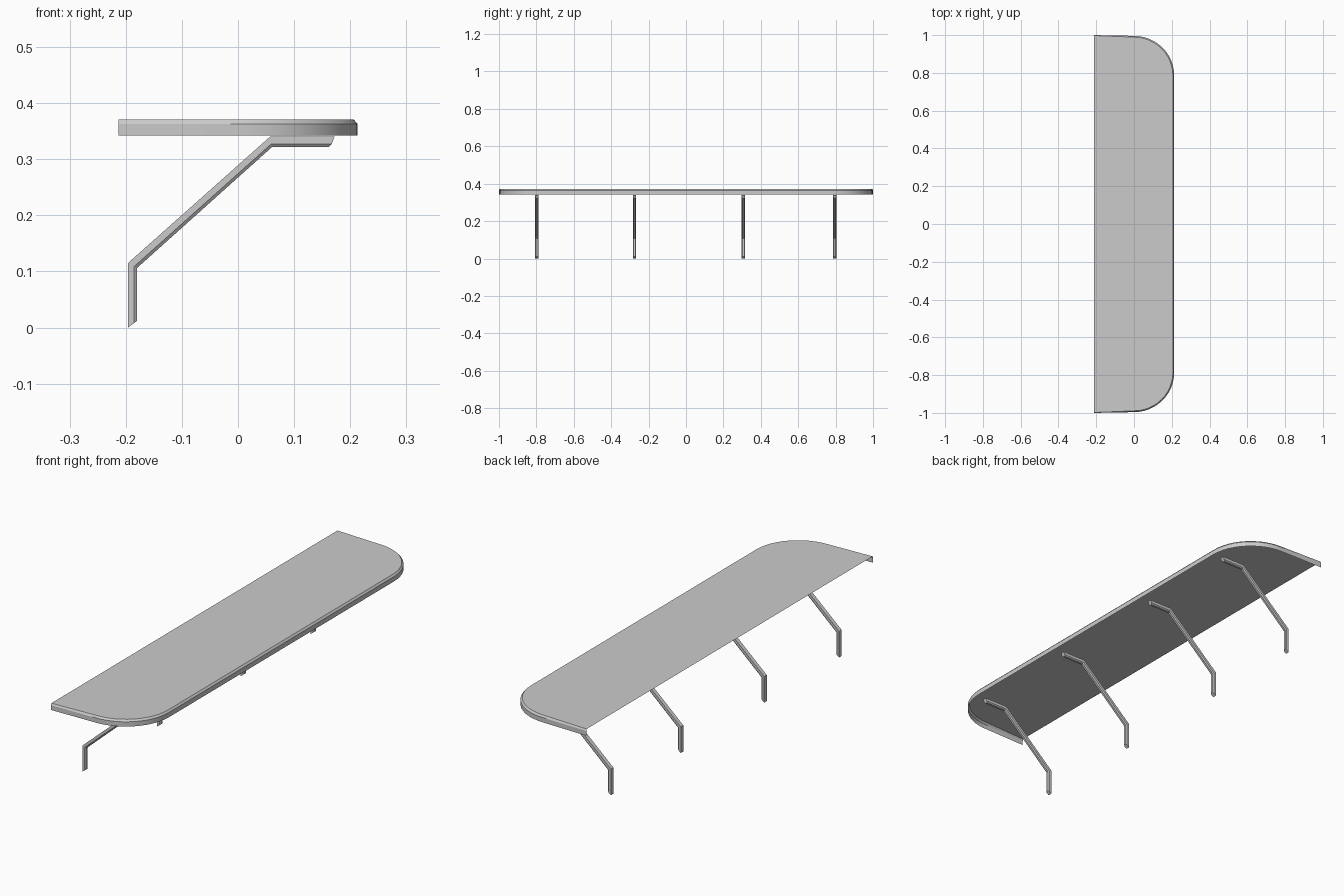
import bpy, math

if "Cube" in bpy.data.objects:
    bpy.data.objects.remove(bpy.data.objects["Cube"])

def make_object(name, verts, faces):
    mesh = bpy.data.meshes.new(name)
    mesh.from_pydata(verts, [], faces)
    mesh.update()
    ob = bpy.data.objects.new(name, mesh)
    bpy.context.collection.objects.link(ob)
    return ob

def outline(inset, steps=12):
    """Half-rounded plan: square back corners, round front corners."""
    right = [(-0.213, -1 + inset * 0.3)]
    for i in range(steps + 1):
        a = math.pi / 2 * i / steps
        right.append(((0.213 - inset) * math.sin(a),
                      -0.785 - (0.211 - inset) * math.cos(a)))
    return right + [(x, -y) for x, y in reversed(right)]

# Shelf: thin top sheet with a chamfered rim, open at the back and below
rings = [(0.007, 0.371), (0.0, 0.363), (0.0, 0.342)]
verts = [(x, y, z) for inset, z in rings for x, y in outline(inset)]
n = len(verts) // len(rings)
faces = [tuple(range(n))]
for r in range(len(rings) - 1):
    for i in range(n - 1):
        a = r * n + i
        faces.append((a, a + n, a + n + 1, a + 1))
shelf = make_object("shelf_top", verts, faces)
bpy.context.view_layer.objects.active = shelf
shelf.select_set(True)
bpy.ops.object.shade_smooth_by_angle(angle=math.radians(25))

# Bracket side lines: back edge, chamfer start, chamfer end
back = [(-0.196, 0.0), (-0.196, 0.115), (0.057, 0.340), (0.172, 0.340)]
mid = [(-0.185, 0.008), (-0.185, 0.109), (0.059, 0.327), (0.167, 0.327)]
inner = [(-0.180, 0.012), (-0.180, 0.106), (0.061, 0.322), (0.162, 0.322)]

def bracket(name, y):
    section = [(back, -0.009), (mid, -0.009), (inner, -0.005),
               (inner, 0.005), (mid, 0.009), (back, 0.009)]
    k = len(section)
    v = [(line[s][0], y + dy, line[s][1]) for s in range(4) for line, dy in section]
    f = [tuple(range(k))[::-1], tuple(range(3 * k, 4 * k))]
    for s in range(3):
        for i in range(k):
            j = (i + 1) % k
            f.append((s * k + i, s * k + j, (s + 1) * k + j, (s + 1) * k + i))
    return make_object(name, v, f)

# Four bent support brackets
for i, y in enumerate((-0.797, -0.275, 0.307, 0.795)):
    bracket(f"support_bracket_{i + 1}", y)
